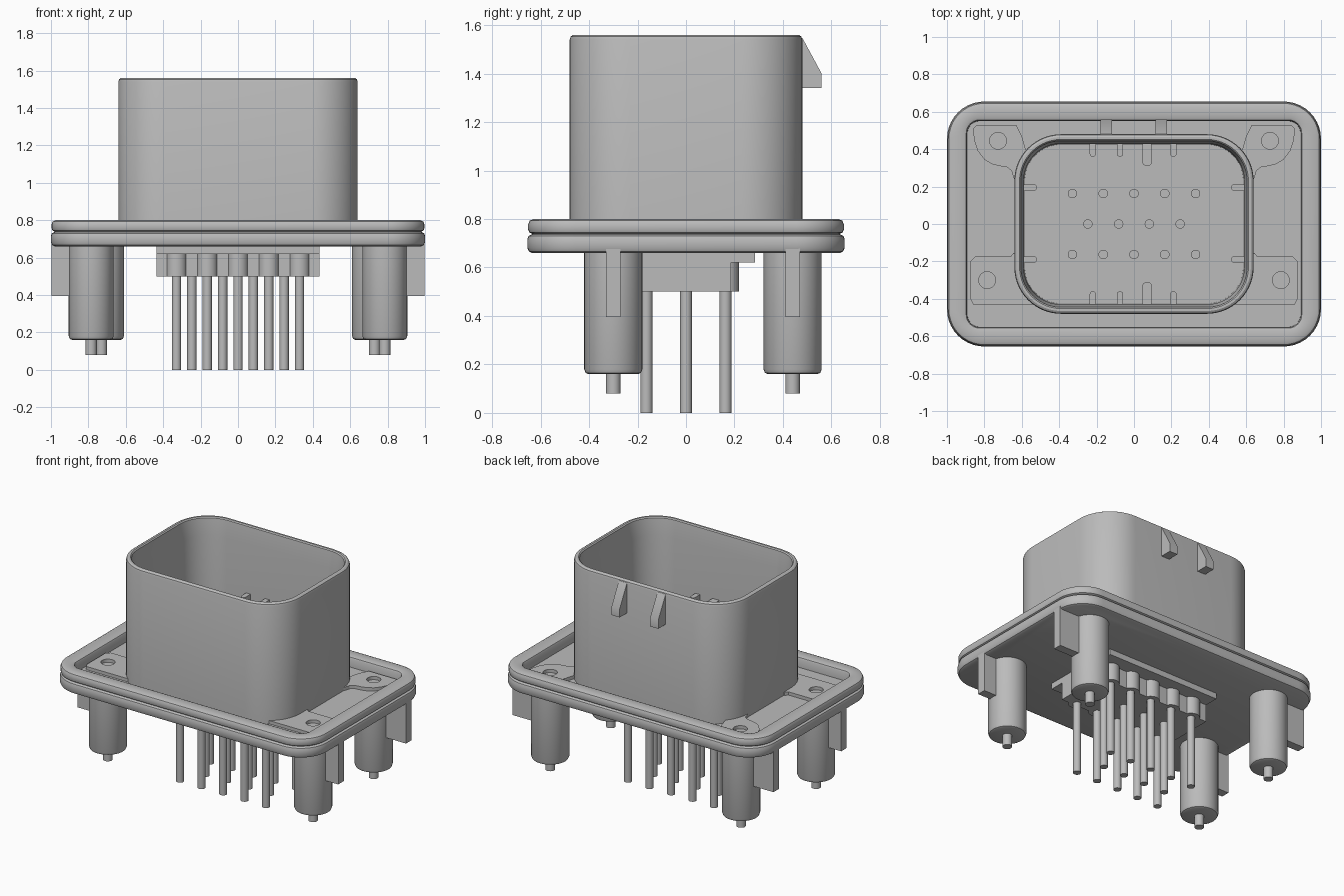
import bpy, bmesh, math

cube = bpy.data.objects.get("Cube")
if cube:
    bpy.data.objects.remove(cube, do_unlink=True)

grey = bpy.data.materials.new("plain grey")
grey.use_nodes = True
GREY = (0.5, 0.5, 0.5, 1)
grey.diffuse_color = GREY
grey.node_tree.nodes["Principled BSDF"].inputs["Base Color"].default_value = GREY


def finish(name, bm):
    """Turn a bmesh into a smooth-shaded object with sharp edges kept."""
    bmesh.ops.recalc_face_normals(bm, faces=bm.faces)
    me = bpy.data.meshes.new(name)
    bm.to_mesh(me)
    bm.free()
    return link(name, me)


def link(name, me):
    me.materials.clear()
    me.materials.append(grey)
    ob = bpy.data.objects.new(name, me)
    bpy.context.collection.objects.link(ob)
    bpy.ops.object.select_all(action='DESELECT')
    ob.select_set(True)
    bpy.context.view_layer.objects.active = ob
    bpy.ops.object.shade_smooth_by_angle(angle=math.radians(30))
    return ob


def outline(hx, hy, r, n=10):
    """Rounded rectangle; a full circle when r equals both half sizes."""
    pts = []
    for k, (sx, sy) in enumerate([(1, 1), (-1, 1), (-1, -1), (1, -1)]):
        for i in range(n + 1):
            a = math.pi / 2 * (k + i / n)
            p = (sx * (hx - r) + r * math.cos(a), sy * (hy - r) + r * math.sin(a))
            if not pts or math.dist(p, pts[-1]) > 1e-5:
                pts.append(p)
    if math.dist(pts[0], pts[-1]) < 1e-5:
        pts.pop()
    return pts


def loft(bm, rings, cx=0, cy=0, n=10):
    """Skin a stack of (half x, half y, radius, z) outlines and cap the ends."""
    loops = [[bm.verts.new((cx + x, cy + y, z)) for x, y in outline(hx, hy, r, n)]
             for hx, hy, r, z in rings]
    for a, b in zip(loops, loops[1:]):
        for i in range(len(a)):
            j = (i + 1) % len(a)
            bm.faces.new((a[i], a[j], b[j], b[i]))
    bm.faces.new(loops[0][::-1])
    bm.faces.new(loops[-1])


def rod(bm, x, y, r, z0, z1, n=6):
    loft(bm, [(r, r, r, z0), (r, r, r, z1)], x, y, n)


def prism(bm, pts, axis_vec):
    """Extrude a planar polygon along a vector."""
    a = [bm.verts.new(p) for p in pts]
    b = [bm.verts.new([c + d for c, d in zip(p, axis_vec)]) for p in pts]
    bm.faces.new(a[::-1])
    bm.faces.new(b)
    for i in range(len(a)):
        j = (i + 1) % len(a)
        bm.faces.new((a[i], a[j], b[j], b[i]))


def box(bm, x0, x1, y0, y1, z0, z1):
    prism(bm, [(x0, y0, z0), (x1, y0, z0), (x1, y1, z0), (x0, y1, z0)], (0, 0, z1 - z0))


# Flange: two stacked bands with a seam, and a sunken tray inside the rim
bm = bmesh.new()
loft(bm, [(0.98, 0.635, 0.18, 0.66), (0.993, 0.648, 0.193, 0.666), (1.0, 0.655, 0.2, 0.68),
          (1.0, 0.655, 0.2, 0.715), (0.995, 0.65, 0.195, 0.73), (0.98, 0.635, 0.18, 0.737),
          (0.98, 0.635, 0.18, 0.739), (0.992, 0.647, 0.192, 0.745), (0.996, 0.651, 0.196, 0.755),
          (0.996, 0.651, 0.196, 0.78), (0.99, 0.645, 0.19, 0.793), (0.975, 0.63, 0.175, 0.80),
          (0.91, 0.57, 0.085, 0.80), (0.897, 0.557, 0.072, 0.795), (0.892, 0.552, 0.067, 0.785),
          (0.89, 0.55, 0.065, 0.73)])
finish("flange", bm)

# Open-topped shroud with rounded lip and drafted lead-in
bm = bmesh.new()
loft(bm, [(0.64, 0.48, 0.25, 0.70), (0.64, 0.48, 0.25, 1.54), (0.636, 0.476, 0.246, 1.553),
          (0.625, 0.465, 0.235, 1.56), (0.612, 0.452, 0.222, 1.56), (0.605, 0.445, 0.215, 1.553),
          (0.59, 0.43, 0.20, 1.44), (0.585, 0.425, 0.195, 0.80)], n=14)
finish("shroud", bm)

# Latch wedges on the back of the shroud
bm = bmesh.new()
for x in (-0.18, 0.115):
    prism(bm, [(x, 0.47, 1.34), (x, 0.56, 1.34), (x, 0.56, 1.40), (x, 0.48, 1.548),
               (x, 0.47, 1.548)], (0.062, 0, 0))
finish("latch_wedges", bm)

# Keying ribs inside the shroud
bm = bmesh.new()
for s in (-1, 1):
    for x, w, reach in ((-0.22, 0.017, 0.36), (-0.075, 0.017, 0.36),
                        (0.07, 0.026, 0.31), (0.21, 0.017, 0.36)):
        mid, half = (reach + 0.44) / 2, (0.44 - reach) / 2
        loft(bm, [(w, half, w * 0.9, 0.79), (w, half, w * 0.9, 1.10)], x, s * mid, 4)
    for y in (-0.19, 0.195):
        loft(bm, [(0.04, 0.018, 0.016, 0.79), (0.04, 0.018, 0.016, 1.10)], s * 0.56, y, 4)
finish("keying_ribs", bm)

# Raised pads in the tray, each with a round hole
back_pad = [(0.60, 0.47), (0.63, 0.53), (0.84, 0.53), (0.86, 0.51), (0.855, 0.45), (0.835, 0.39),
            (0.80, 0.345), (0.76, 0.32), (0.72, 0.31), (0.68, 0.305), (0.655, 0.285),
            (0.645, 0.25), (0.62, 0.20), (0.55, 0.30)]
front_pad = [(0.62, -0.15), (0.645, -0.155), (0.66, -0.175), (0.85, -0.175), (0.875, -0.20),
             (0.875, -0.40), (0.86, -0.43), (0.50, -0.43), (0.55, -0.35)]


def pad(name, pts, s, hole):
    cu = bpy.data.curves.new(name, 'CURVE')
    cu.dimensions = '2D'
    cu.fill_mode = 'BOTH'
    cu.extrude = 0.0125
    ring = [(hole[0] + x, hole[1] + y) for x, y in outline(0.045, 0.045, 0.045, 8)]
    for loop in (pts, ring):
        sp = cu.splines.new('POLY')
        sp.points.add(len(loop) - 1)
        for p, (x, y) in zip(sp.points, loop):
            p.co = (s * x, y, 0, 1)
        sp.use_cyclic_u = True
    tmp = bpy.data.objects.new(name + "_outline", cu)
    bpy.context.collection.objects.link(tmp)
    dg = bpy.context.evaluated_depsgraph_get()
    me = bpy.data.meshes.new_from_object(tmp.evaluated_get(dg))
    bpy.data.objects.remove(tmp, do_unlink=True)
    bm = bmesh.new()
    bm.from_mesh(me)
    bmesh.ops.remove_doubles(bm, verts=bm.verts, dist=1e-5)
    bmesh.ops.translate(bm, verts=bm.verts, vec=(0, 0, 0.74))
    finish(name, bm)


for s, side in ((1, "left"), (-1, "right")):
    pad("back_pad_" + side, back_pad, s, (0.727, 0.445))
    pad("front_pad_" + side, front_pad, s, (0.785, -0.30))

    # Mounting posts with a locating nub and an outward fin
    for end, x, y in (("front", 0.785, -0.30), ("back", 0.73, 0.44)):
        bm = bmesh.new()
        loft(bm, [(r, r, r, z) for r, z in ((0.102, 0.16), (0.114, 0.165), (0.12, 0.18),
                                            (0.12, 0.68))], s * x, y)
        rod(bm, s * x, y, 0.03, 0.08, 0.17)
        x0, x1 = sorted((s * x, s * 0.998))
        box(bm, x0, x1, y - 0.03, y + 0.03, 0.395, 0.68)
        finish("post_%s_%s" % (end, side), bm)

# Contact positions: rows of five, four and five
contacts = [(0.1645 * (i - 2), y) for i in range(5) for y in (-0.163, 0.163)]
contacts += [(0.1645 * (i - 1.5), 0) for i in range(4)]

# Contact carrier under the flange, with scalloped long sides
bm = bmesh.new()
box(bm, -0.435, 0.435, -0.285, 0.285, 0.62, 0.67)
box(bm, -0.435, 0.435, -0.185, 0.185, 0.50, 0.63)
for x, y in contacts:
    if y:
        rod(bm, x, y, 0.056, 0.50, 0.63)
finish("contact_carrier", bm)

# Contact pins
bm = bmesh.new()
for x, y in contacts:
    rod(bm, x, y, 0.025, 0, 1.08)
finish("contact_pins", bm)
